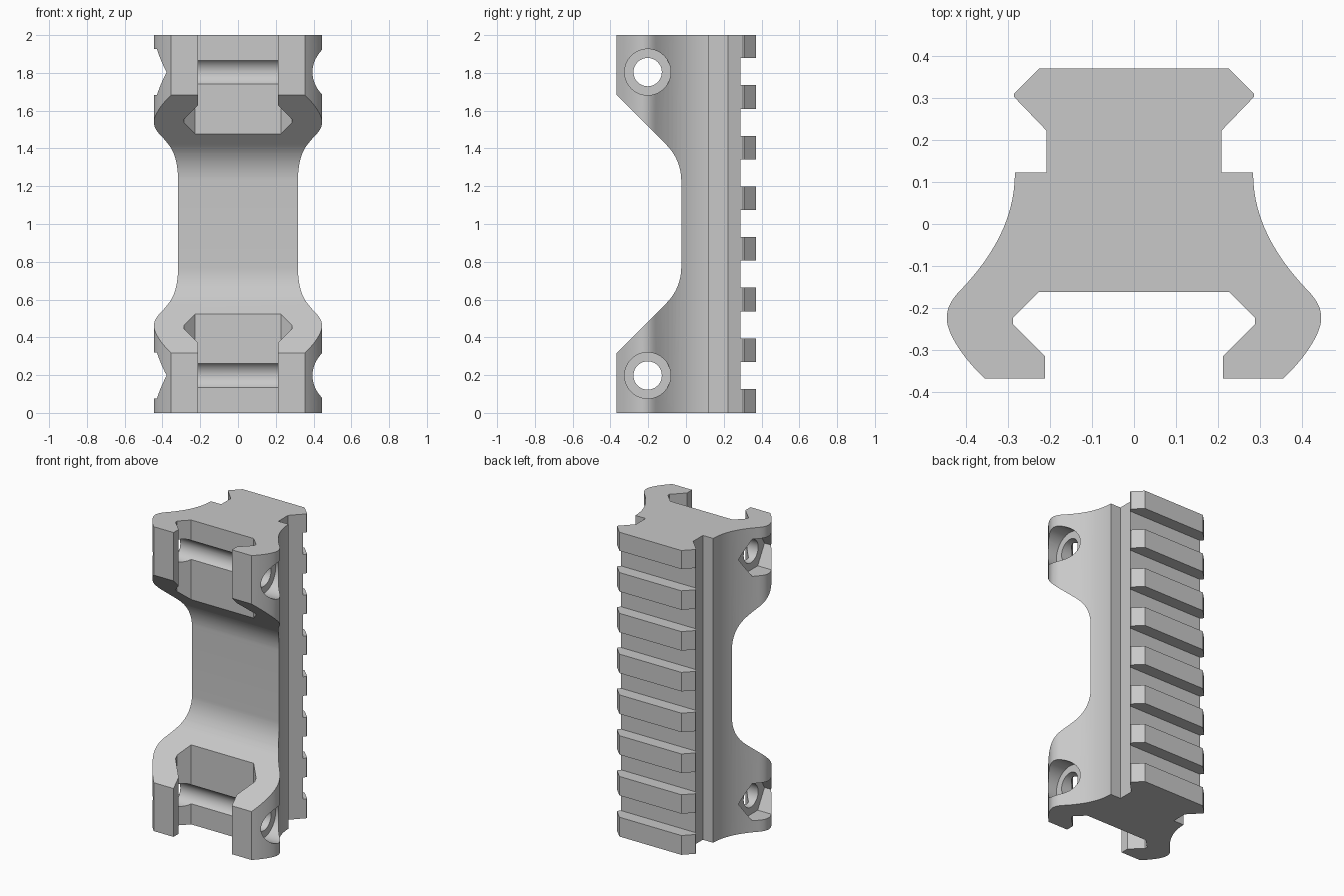
import bpy, bmesh
from math import cos, sin, pi, radians
from mathutils import Vector, Matrix
from mathutils.geometry import interpolate_bezier

cube = bpy.data.objects.get("Cube")
if cube:
    bpy.data.objects.remove(cube, do_unlink=True)

grey = bpy.data.materials.new("plain grey")
grey.use_nodes = True
colour = (0.58, 0.58, 0.58, 1)
grey.diffuse_color = colour
grey.node_tree.nodes["Principled BSDF"].inputs["Base Color"].default_value = colour


def prism(name, points, direction):
    """Extrude a closed loop of 3D points along a direction."""
    bm = bmesh.new()
    face = bm.faces.new([bm.verts.new(p) for p in points])
    ext = bmesh.ops.extrude_face_region(bm, geom=[face])
    moved = [g for g in ext["geom"] if isinstance(g, bmesh.types.BMVert)]
    bmesh.ops.translate(bm, verts=moved, vec=direction)
    bmesh.ops.recalc_face_normals(bm, faces=bm.faces)
    mesh = bpy.data.meshes.new(name)
    bm.to_mesh(mesh)
    bm.free()
    mesh.materials.append(grey)
    obj = bpy.data.objects.new(name, mesh)
    bpy.context.collection.objects.link(obj)
    return obj


def bezier(*pts):
    return [(p.x, p.y) for p in interpolate_bezier(*[Vector(p) for p in pts], 14)]


def side_polygon(name, y, z, radius, sides, x0, x1):
    """Regular prism lying along x, with a corner pointing along y."""
    ring = [(x0, y + radius * cos(2 * pi * i / sides), z + radius * sin(2 * pi * i / sides))
            for i in range(sides)]
    return prism(name, ring, (x1 - x0, 0, 0))


# Body: dovetail rail at the back, flared flanks, clamping jaws at the front
half = [(0.225, 0.37), (0.285, 0.31), (0.285, 0.302), (0.208, 0.222), (0.208, 0.122)]
half += bezier((0.283, 0.122), (0.283, 0.03), (0.32, -0.06), (0.41, -0.155))
half += bezier((0.41, -0.155), (0.435, -0.18), (0.445, -0.20), (0.445, -0.225))[1:]
half += bezier((0.445, -0.225), (0.445, -0.26), (0.405, -0.32), (0.355, -0.367))[1:]
half += [(0.212, -0.367), (0.212, -0.314), (0.287, -0.239), (0.287, -0.222), (0.227, -0.162)]
outline = half + [(-x, y) for x, y in reversed(half)]
body = prism("rail_riser_body", [(x, y, 0) for x, y in outline], (0, 0, 2))

cutters = []

# Arched cut between the two clamping feet
lower = [(-0.5, 0.185)]
for i in range(13):
    a = radians(-45 + 45 * i / 12)
    lower.append((-0.291 + 0.266 * cos(a), 0.77 + 0.266 * sin(a)))
arch = lower + [(y, 2 - z) for y, z in reversed(lower)]
cutters.append(prism("arch_cutter", [(-0.6, y, z) for y, z in arch], (1.2, 0, 0)))

# Cross slots of the rail
for k in range(7):
    z = 0.127 + 0.268 * k
    slot = [(-0.4, 0.288, z), (0.4, 0.288, z), (0.4, 0.5, z), (-0.4, 0.5, z)]
    cutters.append(prism("slot_cutter", slot, (0, 0, 0.143)))

# Bolt holes: round head recess on one side, hexagonal nut recess on the other
for z in (0.198, 1.804):
    cutters.append(side_polygon("bolt_cutter", -0.203, z, 0.075, 48, -0.55, 0.55))
    cutters.append(side_polygon("head_cutter", -0.203, z, 0.122, 64, 0.33, 0.6))
    cutters.append(side_polygon("nut_cutter", -0.203, z, 0.141, 6, -0.6, -0.33))

for c in cutters:
    c.hide_render = True
    mod = body.modifiers.new(c.name, "BOOLEAN")
    mod.operation = "DIFFERENCE"
    mod.solver = "EXACT"
    mod.object = c

# Bake the cuts and remove the cutters
bpy.context.view_layer.update()
graph = bpy.context.evaluated_depsgraph_get()
result = bpy.data.meshes.new_from_object(body.evaluated_get(graph))
body.modifiers.clear()
body.data = result
for c in cutters:
    bpy.data.objects.remove(c, do_unlink=True)

# Smooth curves, sharp edges
for o in bpy.context.selected_objects:
    o.select_set(False)
body.select_set(True)
bpy.context.view_layer.objects.active = body
bpy.ops.object.shade_smooth_by_angle(angle=radians(25))
